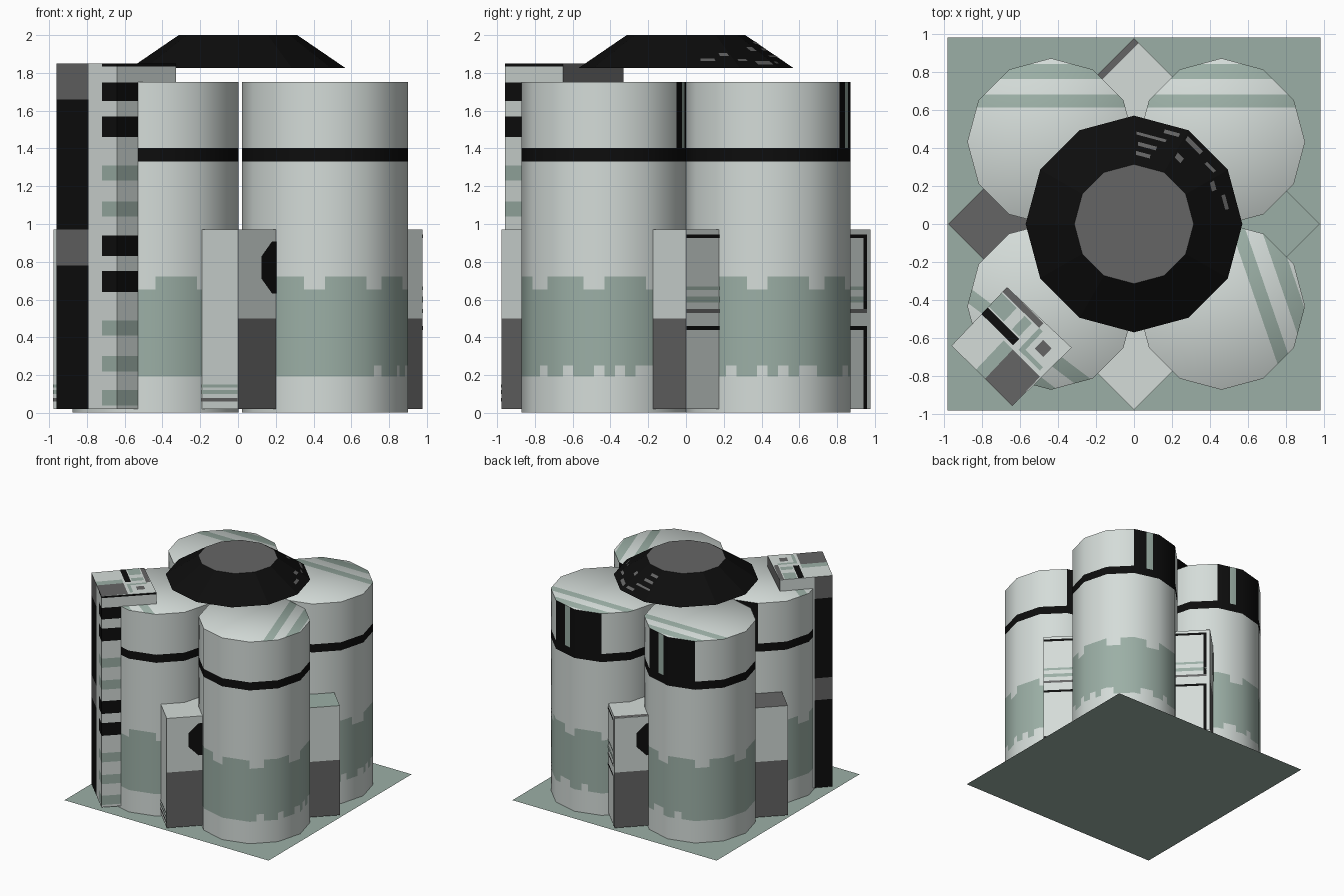
import bpy, bmesh, math, random
from mathutils import Vector

if "Cube" in bpy.data.objects:
    bpy.data.objects.remove(bpy.data.objects["Cube"])

random.seed(4)
Z = Vector((0, 0, 1))
PALE, GREEN, GREY, BLACK = range(4)
MATS = []
for name, col in (("pale_paint", (.66, .715, .69)), ("sage_green", (.33, .43, .38)),
                  ("dark_grey", (.13, .13, .13)), ("black", (.004, .004, .004))):
    m = bpy.data.materials.new(name)
    m.diffuse_color = (*col, 1)
    m.use_nodes = True
    m.node_tree.nodes["Principled BSDF"].inputs["Base Color"].default_value = m.diffuse_color
    MATS.append(m)


def finish(name, bm, loc=(0, 0, 0)):
    me = bpy.data.meshes.new(name)
    bm.to_mesh(me)
    bm.free()
    for m in MATS:
        me.materials.append(m)
    ob = bpy.data.objects.new(name, me)
    ob.location = loc
    bpy.context.collection.objects.link(ob)
    return ob


def add_face(bm, pts, mat):
    f = bm.faces.new([bm.verts.new(p) for p in pts])
    f.material_index = mat
    return f


def polar(r, deg, z=0.0):
    a = math.radians(deg)
    return Vector((r * math.cos(a), r * math.sin(a), z))


def cut(bm, co, no):
    bmesh.ops.bisect_plane(bm, geom=bm.verts[:] + bm.edges[:] + bm.faces[:],
                           dist=1e-5, plane_co=co, plane_no=no)


def skin(bm, outline, levels, rule):
    """Vertical wall over a closed outline, coloured by rule(column, height)."""
    rings = [[bm.verts.new((p.x, p.y, z)) for p in outline] for z in levels]
    n = len(outline)
    for j in range(len(levels) - 1):
        zc = (levels[j] + levels[j + 1]) / 2
        for i in range(n):
            k = (i + 1) % n
            f = bm.faces.new((rings[j][i], rings[j][k], rings[j + 1][k], rings[j + 1][i]))
            f.material_index = rule(i, zc)


# ground slab
bm = bmesh.new()
add_face(bm, [(-.98, -.98, 0), (.98, -.98, 0), (.98, .98, 0), (-.98, .98, 0)], GREEN)
finish("base_plate", bm)

# four twelve-sided storage tanks, each facet split in four columns for the paintwork
R, H, SUB = .44, 1.75, 4
outline = []
for k in range(12):
    a, b = polar(R, 30 * k), polar(R, 30 * k + 30)
    outline += [a.lerp(b, s / SUB) for s in range(SUB)]
ragged = []
for i in range(48):
    top = .72 if i % 6 in (0, 1, 2, 3) else .65
    low = random.choice((.19, .25)) if i < 14 or i > 40 else .19
    ragged.append((low, top))


def tank_rule(i, z):
    if 8 <= i < 16 and z > 1.33:                 # dark panels facing the back
        return GREEN if i == 10 and z > 1.40 else BLACK
    if 1.33 < z < 1.40:                          # thin dark hoop
        return BLACK
    low, top = ragged[i]
    return GREEN if low < z < top else PALE


for tag, x, y, turn in (("front_right", .46, -.432, 19), ("front_left", -.437, -.432, 233),
                        ("back_right", .46, .432, 90), ("back_left", -.437, .432, 90)):
    bm = bmesh.new()
    skin(bm, outline, [0, .19, .25, .65, .72, 1.33, 1.40, H], tank_rule)
    for f in bm.faces:
        f.smooth = True
    ob = finish("tank_" + tag, bm, (x, y, 0.002))
    ob.data.normals_split_custom_set_from_vertices(
        [Vector((v.co.x, v.co.y, 0)).normalized() for v in ob.data.vertices])
    # tank lid with two painted stripes
    bm = bmesh.new()
    add_face(bm, [polar(R, 30 * k, H) for k in range(12)], PALE)
    no = polar(1, turn)
    for d in (.18, .25, .33, .41):
        cut(bm, no * d + Z * H, no)
    for f in bm.faces:
        f.smooth = True
        d = f.calc_center_median().dot(no)
        f.material_index = GREEN if .18 < d < .25 or .33 < d < .41 else PALE
    ob = finish("tank_lid_" + tag, bm, (x, y, 0.002))
    ob.data.normals_split_custom_set_from_vertices(
        [Vector((v.co.x, v.co.y, R / .45)).normalized() for v in ob.data.vertices])

# diamond-shaped core block whose corners show between the tanks
T = .977
bm = bmesh.new()
corners = [polar(T, a) for a in (-90, 0, 90, 180)]


def block_rule(i, z):
    return GREY if i in (0, 2) and z < .5 else PALE


skin(bm, corners, [.02, .5, .97], block_rule)
for k, m in enumerate((PALE, GREEN, PALE, GREY)):
    c = corners[k]
    side = Vector((-c.y, c.x, 0)) * .5
    add_face(bm, [Z * .97, c * .5 - side + Z * .97, c + Z * .97, c * .5 + side + Z * .97], m)
finish("core_block", bm)


# painted plates on the block sides: side k, distance along it, height
def side_plate(bm, k, pts, mat):
    o = corners[k]
    u = (corners[(k + 1) % 4] - o).normalized()
    n = u.cross(Z)
    add_face(bm, [o + u * s + Z * t + n * .003 for s, t in pts], mat)


def rect(s0, t0, s1, t1):
    return [(s0, t0), (s1, t0), (s1, t1), (s0, t1)]


L = T * math.sqrt(2)
bm = bmesh.new()
for k in (0, 2):                                 # round hatches
    side_plate(bm, k, [(.31 + .15 * math.cos(a), .77 + .15 * math.sin(a))
                       for a in [math.radians(22.5 + 45 * j) for j in range(8)]], BLACK)
finish("block_hatches", bm)
bm = bmesh.new()
for t0, t1 in ((.925, .945), (.44, .46)):        # panel outlines
    side_plate(bm, 1, rect(.0, t0, L - .03, t1), BLACK)
for t0, t1 in ((.55, .925), (.02, .44)):
    side_plate(bm, 1, rect(L - .055, t0, L - .03, t1), BLACK)
for t0, t1, m in ((.65, .67, GREEN), (.585, .615, GREEN), (.53, .55, GREY)):
    side_plate(bm, 1, rect(.0, t0, L - .03, t1), m)
for t0, t1, m in ((.135, .15, GREEN), (.10, .12, GREEN), (.06, .08, GREY)):
    side_plate(bm, 3, rect(.0, t0, L, t1), m)
finish("block_panel_lines", bm)
bm = bmesh.new()
u, v = corners[2], corners[3]
d = (v - u).normalized()
inw = Vector((d.y, -d.x, 0)) * -.035
add_face(bm, [p + Z * .973 for p in (u, u + d * .3, u + d * .3 + inw, u + inw)], GREY)
finish("block_back_trim", bm)

# tall service tower on the front left corner
A, B, C, D = (Vector(p) for p in ((-.96, -.64, 0), (-.64, -.957, 0),
                                  (-.328, -.65, 0), (-.668, -.332, 0)))
tower = [A, A.lerp(B, .53), A.lerp(B, .75), B, B.lerp(C, .36), C, D, D.lerp(A, .66)]
kinds = ["dark", "plain", "bars", "bars", "top_line", "grey", "plain", "dark"]
black_bars = ((1.65, 1.75), (1.46, 1.57), (.83, .94), (.64, .75))
green_bars = ((1.23, 1.31), (1.04, 1.12), (.41, .49), (.22, .30), (.04, .12))
grey_parts = ((1.66, 1.85), (.78, .97))


def within(z, spans):
    return any(a < z < b for a, b in spans)


def tower_rule(i, z):
    kind = kinds[i]
    if kind == "dark":
        return GREY if within(z, grey_parts) else BLACK
    if kind == "grey":
        return GREY
    if kind in ("bars", "top_line") and z > 1.835:
        return BLACK
    if kind == "bars":
        return BLACK if within(z, black_bars) else GREEN if within(z, green_bars) else PALE
    return PALE


levels = sorted({.02, 1.835, *(z for s in black_bars + green_bars + grey_parts for z in s)})
bm = bmesh.new()
skin(bm, tower, levels, tower_rule)
add_face(bm, [p + Z * 1.85 for p in tower], PALE)
finish("service_tower", bm)

# machinery painted on the tower roof, in fractions of its two sides
bm = bmesh.new()
for a0, b0, a1, b1, m in ((.0, .54, .52, .65, BLACK), (.55, .0, 1, .5, GREY),
                          (.0, .92, .6, 1, GREY), (.0, .67, .25, .9, GREEN),
                          (.38, .67, .5, .9, GREEN), (.40, .0, .55, .5, GREEN),
                          (.6, .55, .95, .61, GREEN), (.6, .61, .66, .92, GREEN),
                          (.73, .7, .87, .85, GREY)):
    add_face(bm, [A + (B - A) * a + (D - A) * b + Z * 1.853
                  for a, b in rect(a0, b0, a1, b1)], m)
finish("tower_roof_details", bm)

# floating tapered cap over the centre
low = [polar(.57, 30 * k, 1.825) for k in range(12)]
high = [polar(.314, 30 * k, 2.0) for k in range(12)]
bm = bmesh.new()
for k in range(12):
    n = (k + 1) % 12
    add_face(bm, [low[k], low[n], high[n], high[k]], BLACK)
add_face(bm, high, GREY)
add_face(bm, low[::-1], BLACK)
bmesh.ops.remove_doubles(bm, verts=bm.verts[:], dist=1e-5)
finish("roof_cap", bm)

# worn streaks on the back right slopes of the cap
bm = bmesh.new()
for k, s0, t0, s1, t1 in ((2, .55, .72, .95, .80), (2, .45, .52, .9, .60), (2, .3, .32, .95, .38),
                          (2, .1, .12, .4, .2), (1, .55, .1, .95, .2), (1, .75, .5, .95, .62),
                          (1, .1, .2, .35, .27), (0, .75, .35, .95, .45), (0, .3, .2, .6, .28)):
    n = k + 1
    nrm = polar(.56, 30 * k + 15, .83) * .003
    add_face(bm, [low[k].lerp(low[n], s).lerp(high[k].lerp(high[n], s), t) + nrm
                  for s, t in rect(s0, t0, s1, t1)], GREY)
finish("roof_cap_streaks", bm)
